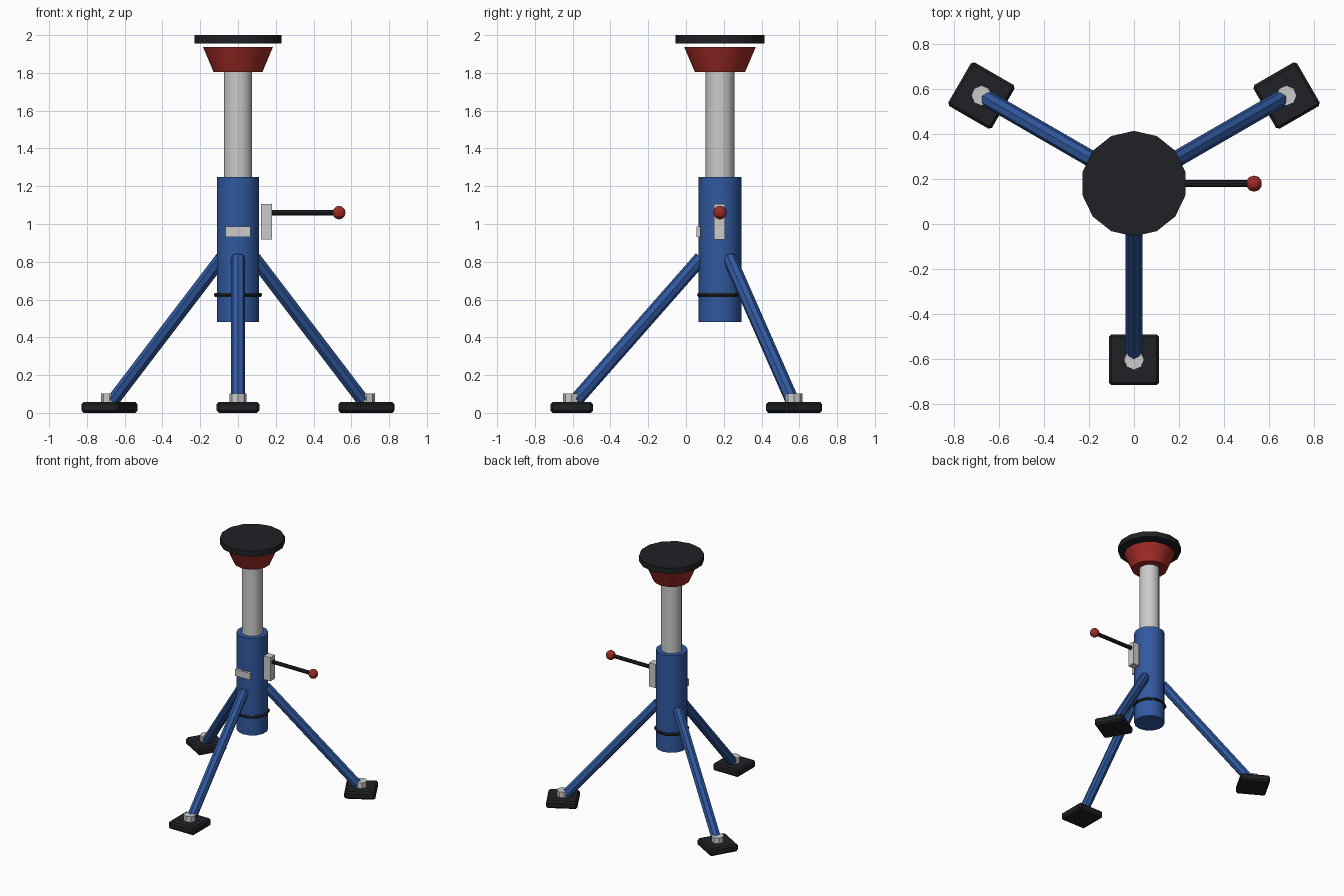
import bpy
from math import radians, sin, cos, pi
from mathutils import Vector

if "Cube" in bpy.data.objects:
    bpy.data.objects.remove(bpy.data.objects["Cube"])

CY = 0.18  # y of the column axis


def material(name, rgb):
    m = bpy.data.materials.new(name)
    m.diffuse_color = (*rgb, 1)
    m.use_nodes = True
    m.node_tree.nodes["Principled BSDF"].inputs["Base Color"].default_value = m.diffuse_color
    return m


BLUE = material("blue_paint", (0.03, 0.1, 0.35))
RED = material("red_paint", (0.36, 0.025, 0.02))
BLACK = material("black_rubber", (0.014, 0.015, 0.018))
STEEL = material("light_steel", (0.6, 0.6, 0.62))


def finish(name, mat=None, smooth=True):
    ob = bpy.context.object
    ob.name = name
    if mat:
        ob.data.materials.append(mat)
    if smooth:
        bpy.ops.object.shade_smooth_by_angle(angle=radians(30))
    return ob


def column(name, r1, r2, z0, z1, mat, x=0, y=CY, sides=14):
    bpy.ops.mesh.primitive_cone_add(vertices=sides, radius1=r1, radius2=r2,
                                    depth=z1 - z0, location=(x, y, (z0 + z1) / 2))
    return finish(name, mat)


def rod(name, a, b, r, mat, sides=8):
    a, b = Vector(a), Vector(b)
    d = b - a
    bpy.ops.mesh.primitive_cylinder_add(vertices=sides, radius=r, depth=d.length,
                                        location=(a + b) / 2,
                                        rotation=d.to_track_quat('Z', 'Y').to_euler())
    return finish(name, mat)


def box(name, centre, size, mat=None, turn=0, bevel=0):
    bpy.ops.mesh.primitive_cube_add(size=1, location=centre, rotation=(0, 0, turn))
    ob = finish(name, mat, False)
    ob.scale = size
    bpy.ops.object.transform_apply(location=False, rotation=False, scale=True)
    if bevel:
        mod = ob.modifiers.new("bevel", 'BEVEL')
        mod.width = bevel
        mod.segments = 1
    return ob


# Central column, from bottom to top
column("outer_tube", 0.114, 0.114, 0.48, 1.25, BLUE)
column("inner_tube", 0.076, 0.076, 1.15, 1.83, STEEL)
column("saddle_cone", 0.133, 0.19, 1.805, 1.938, RED)
column("top_pad", 0.235, 0.235, 1.956, 2.0, BLACK)

# Band round the outer tube
bpy.ops.mesh.primitive_torus_add(major_segments=10, minor_segments=6, major_radius=0.116,
                                 minor_radius=0.012, location=(0, CY, 0.625))
finish("tube_band", BLACK)

# Plate on the front, release block and lever on the right
box("front_plate", (0, 0.066, 0.959), (0.13, 0.022, 0.054), STEEL)
box("lever_block", (0.151, CY - 0.003, 1.011), (0.058, 0.058, 0.188))
rod("lever_rod", (0.16, CY, 1.06), (0.53, CY, 1.06), 0.015, BLACK)
bpy.ops.mesh.primitive_uv_sphere_add(segments=10, ring_count=6, radius=0.036,
                                     location=(0.535, CY, 1.06))
finish("lever_knob", RED, False)

# Three legs with collars and feet
for side, angle in (("front", -pi / 2), ("right", pi / 6), ("left", 5 * pi / 6)):
    def at(r, z):
        return (r * cos(angle), CY + r * sin(angle), z)
    rod(side + "_leg", at(0.10, 0.82), at(0.76, 0.07), 0.037, BLUE)
    x, y, _ = at(0.785, 0)
    column(side + "_foot_collar", 0.045, 0.045, 0.05, 0.102, None, x, y, 8)
    box(side + "_foot", (x, y, 0.029), (0.225, 0.225, 0.058), BLACK, angle, 0.012)
